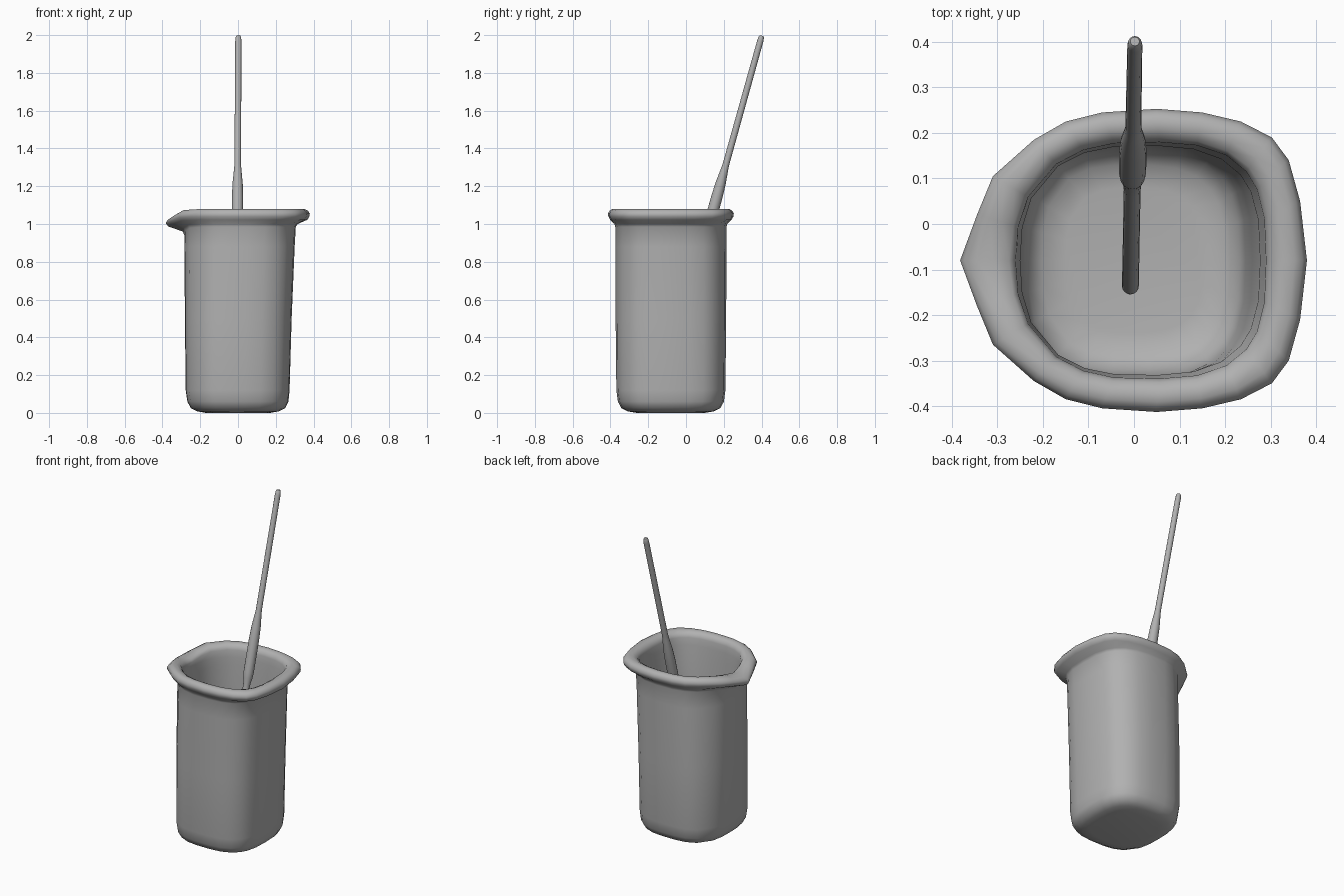
import bpy, bmesh, math
from mathutils import Vector

if "Cube" in bpy.data.objects:
    bpy.data.objects.remove(bpy.data.objects["Cube"])

CY = -0.08  # beaker axis in y
grey = bpy.data.materials.new("dark_grey")
grey.diffuse_color = (.44, .44, .44, 1)
grey.use_nodes = True
grey.node_tree.nodes["Principled BSDF"].inputs["Base Color"].default_value = grey.diffuse_color


def loft(name, rings, angle=50):
    """Skin a list of closed rings and cap both ends."""
    bm = bmesh.new()
    rows = [[bm.verts.new(p) for p in r] for r in rings]
    n = len(rows[0])
    for a, b in zip(rows, rows[1:]):
        for i in range(n):
            j = (i + 1) % n
            bm.faces.new((a[i], a[j], b[j], b[i]))
    bm.faces.new(rows[0][::-1])
    bm.faces.new(rows[-1])
    bmesh.ops.recalc_face_normals(bm, faces=bm.faces)
    me = bpy.data.meshes.new(name)
    bm.to_mesh(me)
    bm.free()
    me.materials.append(grey)
    ob = bpy.data.objects.new(name, me)
    bpy.context.collection.objects.link(ob)
    bpy.ops.object.select_all(action='DESELECT')
    ob.select_set(True)
    bpy.context.view_layer.objects.active = ob
    bpy.ops.object.shade_smooth_by_angle(angle=math.radians(angle))
    return ob


# Rim outline: half traced from the right side to the spout tip, then mirrored
half = [(.38, 0), (.365, .13), (.34, .22), (.303, .27), (.235, .305), (.15, .325),
        (.05, .333), (-.07, .325), (-.15, .305), (-.22, .265), (-.31, .185),
        (-.345, .10), (-.382, 0)]
outline = half + [(x, -y) for x, y in half[-2:0:-1]]
angles = [math.atan2(y, x) for x, y in outline]
spout = [0] * len(outline)
for k, w in ((0, 1), (1, .5), (2, .12)):
    spout[12 + k] = spout[12 - k] = w


def section(x0, x1, hy, z, n=3.0, nl=None, drop=0):
    """Rounded-square ring; n is the corner squareness, nl that of the spout side."""
    pts = []
    for a, w in zip(angles, spout):
        c, s = math.cos(a), math.sin(a)
        e = (nl or n) if c < 0 else n
        r = (abs(c) ** e + abs(s) ** e) ** (-1 / e)
        pts.append(Vector(((x0 + x1) / 2 + r * c * (x1 - x0) / 2,
                           CY + r * s * hy, z - drop * w)))
    return pts


def rim(scale, z, drop):
    return [Vector((x * scale, CY + y * scale, z - drop * w))
            for (x, y), w in zip(outline, spout)]


def mix(a, b, t, z, drop):
    out = [p.lerp(q, t) for p, q in zip(a, b)]
    for p, w in zip(out, spout):
        p.z = z - drop * w
    return out


# Beaker: outer wall, flared lip with spout, inner wall, floor
mouth = section(-.26, .29, .26, 1.045, 3.1, 2.4, .02)
edge = rim(1, 1.055, .048)
rings = [
    section(-.17, .17, .18, 0),
    section(-.215, .215, .228, .008),
    section(-.25, .25, .262, .025),
    section(-.268, .267, .281, .06),
    section(-.277, .273, .289, .12),
    section(-.281, .284, .293, .5, 2.9, 2.8),
    section(-.284, .300, .295, .88, 2.8, 2.5),
    section(-.284, .306, .295, .985, 2.8, 2.4, .045),
    section(-.292, .316, .299, 1.0, 2.8, 2.4, .04),
    rim(.965, 1.022, .035),
    rim(.995, 1.04, .04),
    edge,
    rim(.975, 1.07, .048),
    mix(edge, mouth, .3, 1.079, .045),
    mix(edge, mouth, .6, 1.079, .04),
    mix(edge, mouth, .88, 1.068, .03),
    mouth,
    section(-.258, .288, .259, 1.0, 3.1, 2.4),
    section(-.25, .277, .252, .95, 3.0, 2.5),
    section(-.25, .26, .255, .5),
    section(-.245, .245, .255, .14),
    section(-.232, .232, .24, .08),
    section(-.20, .20, .21, .05),
    section(-.15, .15, .16, .042),
]
loft("beaker", rings, 60)

# Stirring rod leaning on the back of the rim, with a thicker sleeve
p0, p1 = Vector((-.008, -.142, .045)), Vector((.002, .401, 1.997))
axis = (p1 - p0).normalized()
u = Vector((1, 0, 0))
u = (u - axis * u.dot(axis)).normalized()
v = axis.cross(u)
profile = [(0, .010), (.003, .015), (.010, .0185), (.40, .0185), (.435, .021),
           (.45, .027), (.47, .030), (.56, .030), (.60, .027), (.635, .020),
           (.65, .0175), (.985, .0165), (.996, .0145), (1, .010)]
loft("stirring_rod", [[p0.lerp(p1, t) + (u * math.cos(a) + v * math.sin(a)) * r
                       for a in (math.tau * i / 16 for i in range(16))]
                      for t, r in profile])
